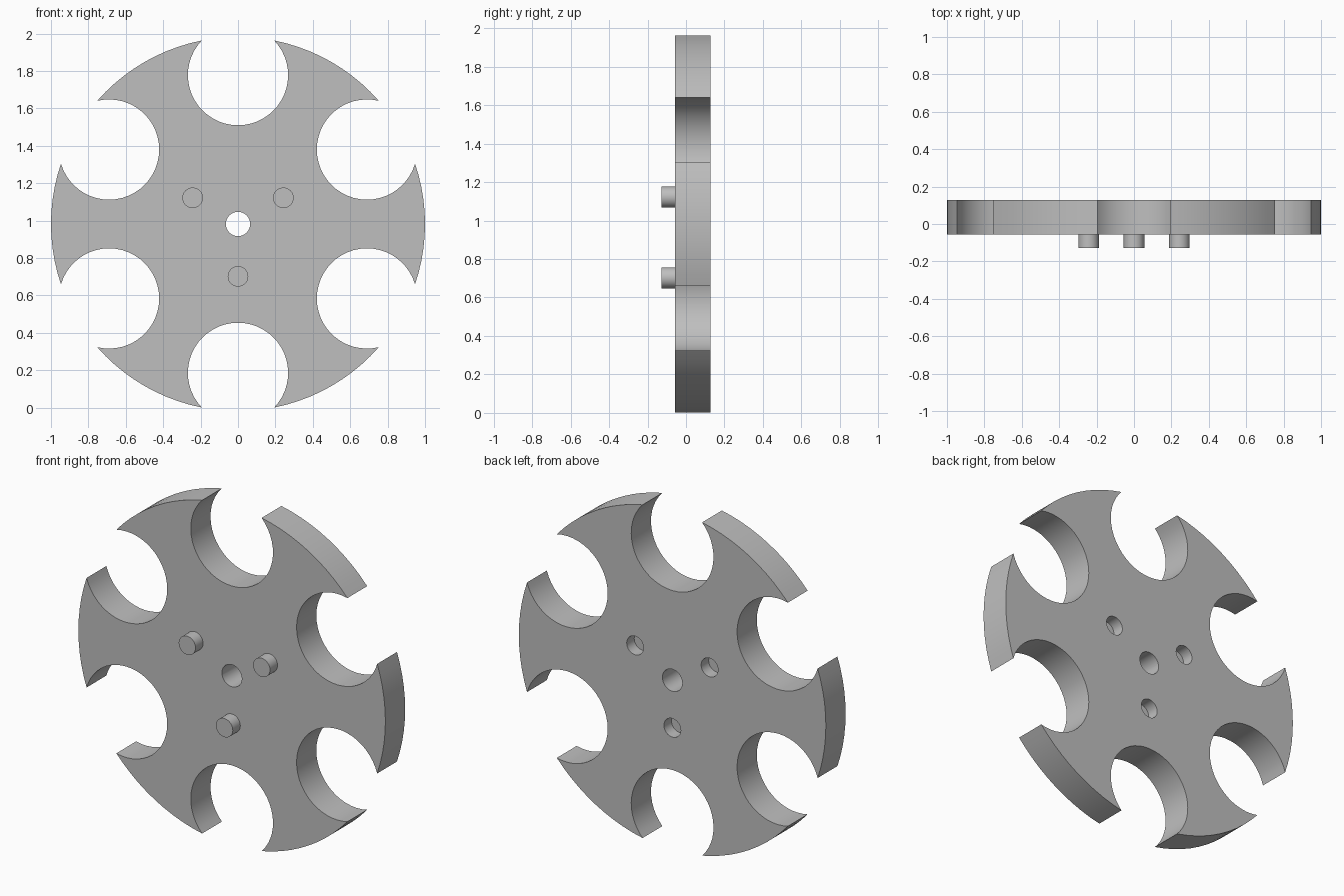
import bpy
import bmesh
from math import sin, cos, pi, acos, radians
from mathutils import Vector

if "Cube" in bpy.data.objects:
    bpy.data.objects.remove(bpy.data.objects["Cube"], do_unlink=True)

CENTRE_Z = 0.982
FRONT, BACK = -0.057, 0.127
PIN_LENGTH, PIN_RADIUS, PIN_CIRCLE = 0.07, 0.055, 0.28
NOTCH_DIST, NOTCH_RADIUS = 0.796, 0.268

grey = bpy.data.materials.new("plain grey")
grey.use_nodes = True
colour = (0.52, 0.52, 0.52, 1)
grey.diffuse_color = colour
grey.node_tree.nodes["Principled BSDF"].inputs["Base Color"].default_value = colour


def prism(name, outline, y0, y1):
    """Extrude an (x, z) outline, relative to the hub, from y0 to y1."""
    bm = bmesh.new()
    face = bm.faces.new([bm.verts.new((x, y0, z + CENTRE_Z)) for x, z in outline])
    side = bmesh.ops.extrude_face_region(bm, geom=[face])["geom"]
    bmesh.ops.translate(bm, vec=(0, y1 - y0, 0),
                        verts=[v for v in side if isinstance(v, bmesh.types.BMVert)])
    bmesh.ops.recalc_face_normals(bm, faces=bm.faces)
    mesh = bpy.data.meshes.new(name)
    bm.to_mesh(mesh)
    bm.free()
    mesh.materials.append(grey)
    ob = bpy.data.objects.new(name, mesh)
    bpy.context.collection.objects.link(ob)
    return ob


def arc(cx, cz, r, a0, a1, n):
    """Points from angle a0 up to, but not including, a1."""
    return [(cx + r * cos(a0 + (a1 - a0) * i / n),
             cz + r * sin(a0 + (a1 - a0) * i / n)) for i in range(n)]


def circle(cx, cz, r):
    return arc(cx, cz, r, 0, 2 * pi, 32)


def smooth(ob):
    bpy.ops.object.select_all(action="DESELECT")
    ob.select_set(True)
    bpy.context.view_layer.objects.active = ob
    bpy.ops.object.shade_smooth_by_angle(angle=radians(30))


# Wheel outline: six round notches joined by arcs of the rim
rim_half = acos((1 + NOTCH_DIST**2 - NOTCH_RADIUS**2) / (2 * NOTCH_DIST))
corner = Vector((cos(rim_half) - NOTCH_DIST, sin(rim_half)))
open_half = acos(corner.x / corner.length)
outline = []
for k in range(6):
    a = pi / 6 + k * pi / 3
    outline += arc(NOTCH_DIST * cos(a), NOTCH_DIST * sin(a), NOTCH_RADIUS,
                   a - open_half, a - 2 * pi + open_half, 36)
    outline += arc(0, 0, 1, a + rim_half, a + pi / 3 - rim_half, 10)
wheel = prism("notched_wheel", outline, FRONT, BACK)

# Hub hole goes through; three pins in front have blind sockets behind
cutters = [prism("hub_cutter", circle(0, 0, 0.065), FRONT - 0.1, BACK + 0.1)]
pins = []
for i, angle in enumerate((30, 150, 270)):
    a = radians(angle)
    ring = circle(PIN_CIRCLE * cos(a), PIN_CIRCLE * sin(a), PIN_RADIUS)
    pins.append(prism(f"pin_{i + 1}", ring, FRONT - PIN_LENGTH, FRONT + 0.02))
    cutters.append(prism("socket_cutter", ring, BACK - PIN_LENGTH, BACK + 0.1))

for cutter in cutters:
    cutter.hide_render = True
    mod = wheel.modifiers.new("hole", "BOOLEAN")
    mod.operation = "DIFFERENCE"
    mod.solver = "EXACT"
    mod.object = cutter
bpy.context.view_layer.update()
cut_mesh = bpy.data.meshes.new_from_object(
    wheel.evaluated_get(bpy.context.evaluated_depsgraph_get()))
wheel.modifiers.clear()
wheel.data = cut_mesh
for cutter in cutters:
    bpy.data.objects.remove(cutter, do_unlink=True)

for ob in [wheel] + pins:
    smooth(ob)
